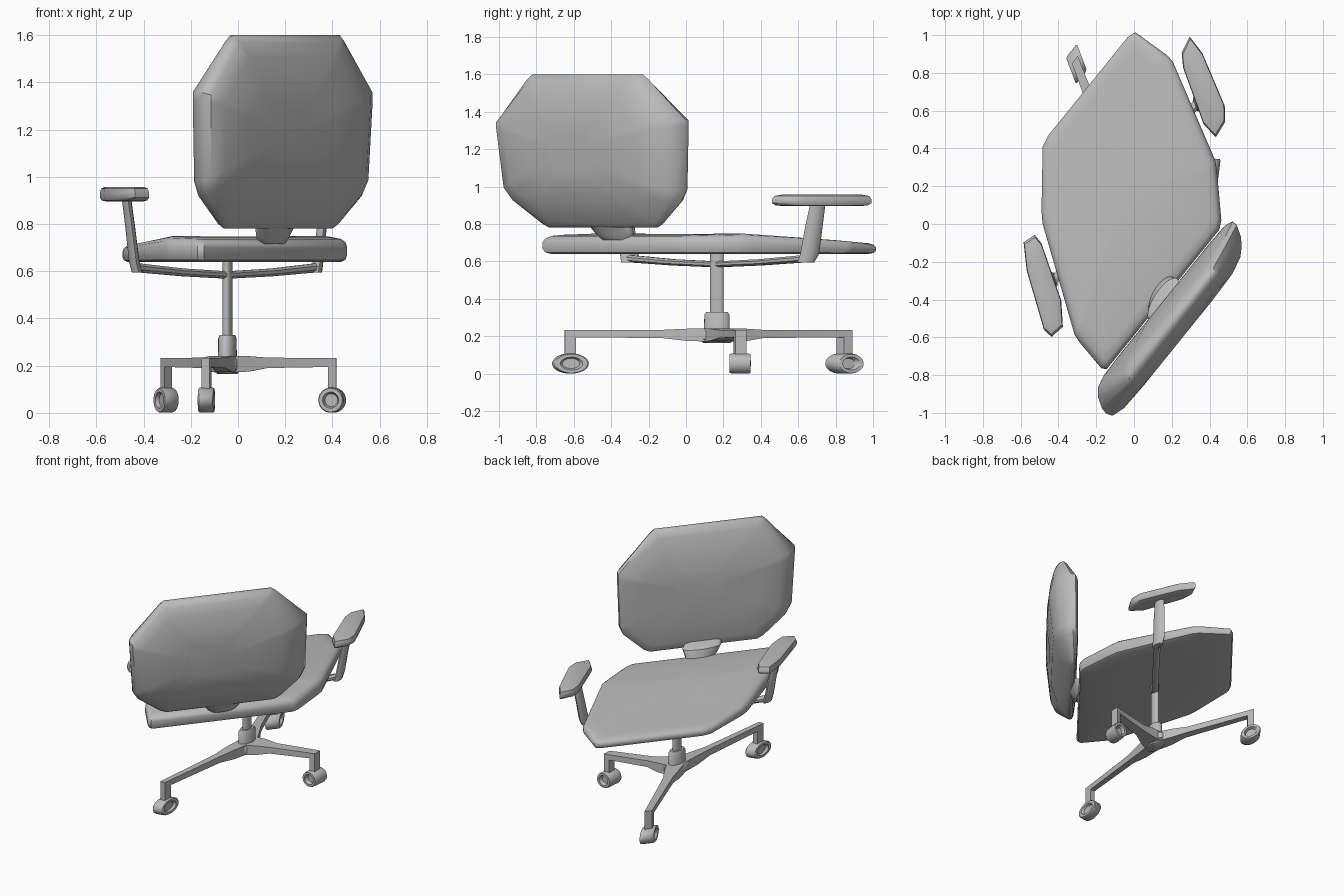
import bpy, bmesh, math
from mathutils import Vector

cube = bpy.data.objects.get("Cube")
if cube:
    bpy.data.objects.remove(cube, do_unlink=True)

grey = bpy.data.materials.new("plain grey")
grey.use_nodes = True
colour = (0.5, 0.5, 0.5, 1)
grey.diffuse_color = colour
grey.node_tree.nodes["Principled BSDF"].inputs["Base Color"].default_value = colour

# The chair is laid out symmetrically (side, forward, up), then skewed into place
SIDE = Vector((0.628, 0.778, 0))
FORWARD = Vector((-0.334, 0.943, 0))
CENTRE = Vector((-0.045, 0.165, 0))


def place(p):
    return CENTRE + SIDE * p[0] + FORWARD * p[1] + Vector((0, 0, p[2]))


def loft(name, rings, angle=40):
    """Skin a row of closed rings, cap both ends and shade smooth."""
    bm = bmesh.new()
    rows = [[bm.verts.new(place(p)) for p in ring] for ring in rings]
    for low, high in zip(rows, rows[1:]):
        n = len(low)
        for i in range(n):
            j = (i + 1) % n
            bm.faces.new((low[i], low[j], high[j], high[i]))
    bm.faces.new(rows[0][::-1])
    bm.faces.new(rows[-1])
    bmesh.ops.recalc_face_normals(bm, faces=bm.faces)
    mesh = bpy.data.meshes.new(name)
    bm.to_mesh(mesh)
    bm.free()
    mesh.materials.append(grey)
    obj = bpy.data.objects.new(name, mesh)
    bpy.context.collection.objects.link(obj)
    bpy.ops.object.select_all(action='DESELECT')
    obj.select_set(True)
    bpy.context.view_layer.objects.active = obj
    bpy.ops.object.shade_smooth_by_angle(angle=math.radians(angle))


def ring(centre, v, w, n=16):
    """Ellipse (or a rectangle when n is 4) spanned by half-axes v and w."""
    k = math.sqrt(2) if n == 4 else 1
    c, v, w = Vector(centre), Vector(v), Vector(w)
    turns = [(i + 0.5) * math.tau / n for i in range(n)]
    return [c + v * k * math.cos(t) + w * k * math.sin(t) for t in turns]


def disc(z, r, ry=None, y=0):
    return ring((0, y, z), (r, 0, 0), (0, ry or r, 0), 20)


def ramp(x, stops):
    """Piecewise linear curve through the stops."""
    x = min(max(x, stops[0][0]), stops[-1][0])
    for (x0, y0), (x1, y1) in zip(stops, stops[1:]):
        if x <= x1:
            return y0 + (y1 - y0) * (x - x0) / (x1 - x0)


def mirrored(half):
    return half + [(-a, b) for a, b in reversed(half)]


# Seat cushion that slopes down and thins towards the front
seat_outline = mirrored([(0.335, 0.597), (0.39, 0.58), (0.53, 0.335), (0.55, 0.28),
                         (0.593, -0.31), (0.58, -0.36), (0.505, -0.57), (0.475, -0.597)])
seat_top = [(-0.6, 0.74), (-0.2, 0.75), (0, 0.74), (0.25, 0.715), (0.6, 0.698)]


def seat_ring(scale, share):
    return [(a * scale, b * scale, 0.64 + share * (ramp(b * scale, seat_top) - 0.64))
            for a, b in seat_outline]


loft("seat", [seat_ring(*s) for s in
              [(0.5, 0), (0.95, 0), (0.985, 0.08), (1, 0.3), (1, 0.6),
               (0.985, 0.82), (0.95, 0.95), (0.88, 1), (0.6, 1), (0.25, 1)]])

# Backrest cushion, fuller towards the middle and thin at the bottom
back_outline = mirrored([(0.36, 1.6), (0.39, 1.575), (0.585, 1.36), (0.585, 1.32),
                         (0.57, 0.98), (0.54, 0.92), (0.40, 0.80), (0.36, 0.78)])
inner = [(0.78, -0.62), (0.97, -0.603), (1.35, -0.605), (1.6, -0.69)]
outer = [(0.78, -0.68), (0.97, -0.80), (1.2, -0.84), (1.4, -0.84), (1.6, -0.80)]


def back_ring(scale, share):
    points = []
    for a, z in back_outline:
        z = 1.18 + (z - 1.18) * scale
        b = ramp(z, inner) * (1 - share) + ramp(z, outer) * share
        points.append((a * scale, b, z))
    return points


loft("backrest", [back_ring(*s) for s in
                  [(0.3, 0), (0.65, 0), (0.88, 0.02), (0.97, 0.1), (1, 0.24), (1, 0.52),
                   (0.975, 0.7), (0.92, 0.86), (0.78, 0.97), (0.5, 1), (0.25, 1)]])

# Neck between the seat and the backrest
loft("back_bracket", [disc(0.715, 0.085, 0.05, -0.56), disc(0.74, 0.105, 0.06, -0.575),
                      disc(0.79, 0.13, 0.06, -0.60), disc(0.82, 0.12, 0.04, -0.65)])

# Gas column and its sleeve
loft("column", [disc(0.28, 0.03), disc(0.645, 0.03)])
loft("column_sleeve", [disc(0.20, 0.057), disc(0.315, 0.055), disc(0.33, 0.046)])
loft("base_hub", [disc(0.165, 0.06), disc(0.185, 0.085), disc(0.225, 0.085), disc(0.24, 0.07)])

# Armrests on both sides
pad_outline = [(0.62, 0.275), (0.70, 0.30), (0.74, 0.175), (0.762, -0.14),
               (0.732, -0.205), (0.645, -0.22), (0.60, -0.11), (0.597, 0.21)]
for side, label in ((1, "left"), (-1, "right")):
    def pad_ring(scale, z):
        return [(side * (0.675 + (a - 0.675) * scale), 0.04 + (b - 0.04) * scale, z)
                for a, b in pad_outline]

    loft(label + "_arm_pad", [pad_ring(*s) for s in
                              [(0.75, 0.895), (0.93, 0.9), (1, 0.912),
                               (1, 0.932), (0.95, 0.95), (0.8, 0.957)]])
    loft(label + "_arm_post", [
        ring((side * a, b, z), (side * w, 0, 0), (0, d, 0), 8)
        for a, b, z, w, d in [(0.605, 0.005, 0.595, 0.03, 0.042), (0.62, 0.015, 0.64, 0.028, 0.048),
                              (0.645, 0.017, 0.78, 0.026, 0.045),
                              (0.67, 0.02, 0.91, 0.026, 0.038)]])
    loft(label + "_arm_bar", [
        ring((side * a, b, z), (0, 0.028, 0), (0, 0, h), 8)
        for a, b, z, h in [(0, 0, 0.584, 0.017), (0.3, 0, 0.595, 0.018),
                           (0.61, 0.005, 0.615, 0.021)]])

# Three legs, each with a caster that swivels by its own angle
casters = {"front": (-0.02, 0.74, 0), "rear_left": (0.54, -0.314, -10),
           "rear_right": (-0.405, -0.496, 6)}
for label, (a, b, swivel) in casters.items():
    end = Vector((a, b, 0))
    out = end.normalized()
    across = Vector((-out.y, out.x, 0))
    stations = [(0, 0.065, 0.17, 0.24), (0.13, 0.052, 0.175, 0.24),
                (0.24, 0.033, 0.19, 0.234), (end.length + 0.025, 0.025, 0.195, 0.232)]
    loft(label + "_leg", [
        ring(out * r + Vector((0, 0, (low + high) / 2)), across * w,
             (0, 0, (high - low) / 2), 4)
        for r, w, low, high in stations])
    loft(label + "_caster_post", [
        ring(end + Vector((0, 0, z)), across * 0.025, out * 0.025, 4) for z in (0.07, 0.215)])
    # Wheel with a dished hub on each face
    turn = math.radians(swivel)
    roll = out * math.cos(turn) + across * math.sin(turn)
    axle = Vector((-roll.y, roll.x, 0))
    loft(label + "_caster_wheel", [
        ring(end + axle * 0.046 * t + Vector((0, 0, 0.054)),
             roll * 0.077 * r, (0, 0, 0.054 * r), 20)
        for t, r in [(-0.55, 0.5), (-1, 0.64), (-1, 0.93), (-0.8, 1),
                     (0.8, 1), (1, 0.93), (1, 0.64), (0.55, 0.5)]])
